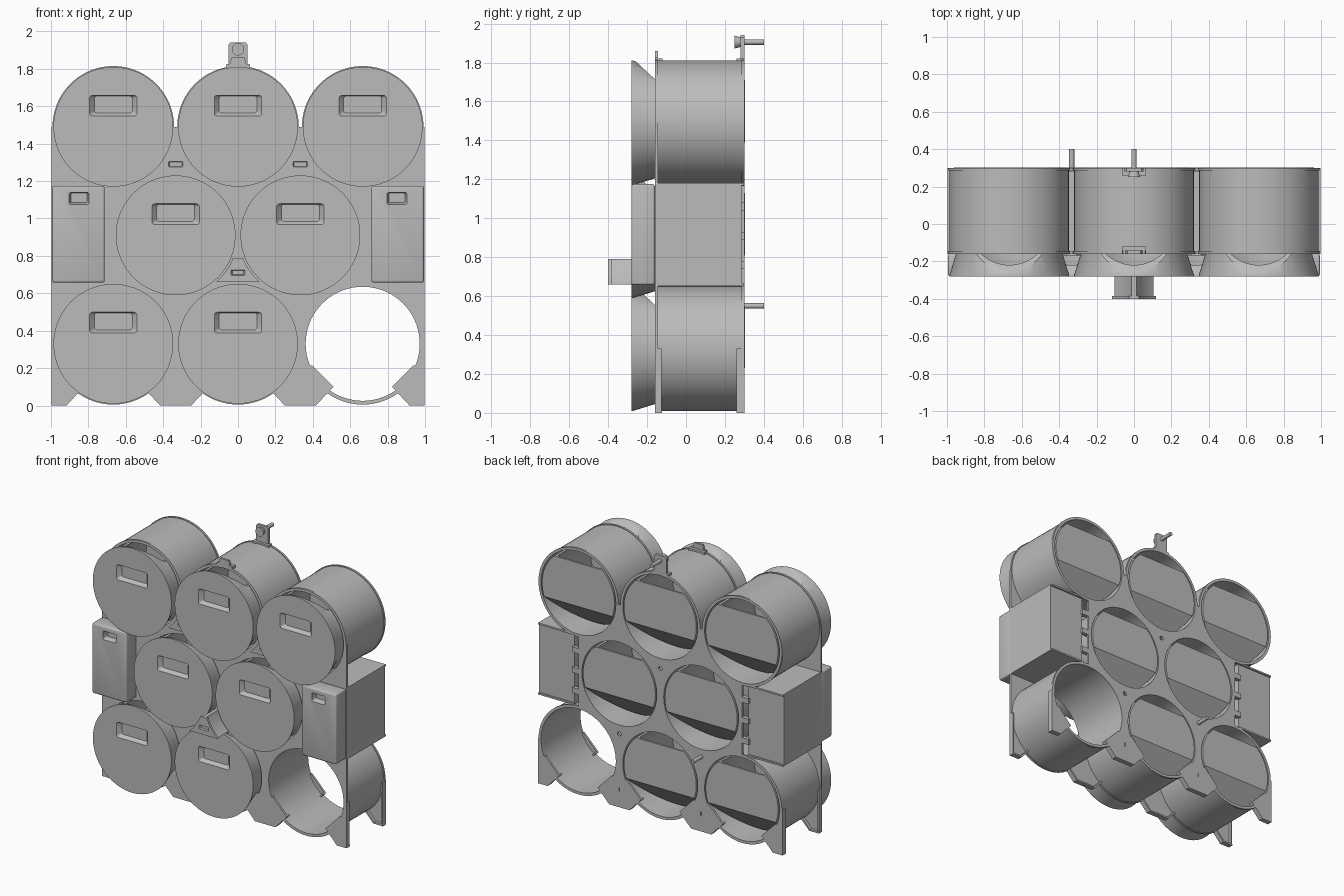
import bpy, bmesh, math
from mathutils import Matrix, Vector

cube = bpy.data.objects.get("Cube")
if cube:
    bpy.data.objects.remove(cube)

grey = bpy.data.materials.new("plain_grey")
grey.use_nodes = True
grey.diffuse_color = (0.5, 0.5, 0.5, 1)
grey.node_tree.nodes["Principled BSDF"].inputs["Base Color"].default_value = (0.5, 0.5, 0.5, 1)

FRONT, BACK, R = -0.16, 0.30, 0.32
STEP = 1 / 3
TUBES = [(x * STEP, z) for z, xs in ((1.49, (-2, 0, 2)), (0.91, (-1, 1)), (0.33, (-2, 0, 2)))
         for x in xs]
EMPTY = TUBES[-1]


def finish(name, bm, smooth=False):
    bmesh.ops.recalc_face_normals(bm, faces=bm.faces)
    me = bpy.data.meshes.new(name)
    bm.to_mesh(me)
    bm.free()
    me.materials.append(grey)
    ob = bpy.data.objects.new(name, me)
    bpy.context.collection.objects.link(ob)
    if smooth:
        smooth_part(ob)
    return ob


def smooth_part(ob):
    bpy.ops.object.select_all(action='DESELECT')
    ob.select_set(True)
    bpy.context.view_layer.objects.active = ob
    bpy.ops.object.shade_smooth_by_angle(angle=math.radians(30))


def lathe(name, profile, at=(0, 0), n=72, closed=False, smooth=True):
    """Turn an (r, y) profile about the y axis through at=(x, z)."""
    bm = bmesh.new()
    vs = [bm.verts.new((r, y, 0)) for r, y in profile]
    pairs = list(zip(vs, vs[1:])) + ([(vs[-1], vs[0])] if closed else [])
    edges = [bm.edges.new(p) for p in pairs]
    bmesh.ops.spin(bm, geom=vs + edges, cent=(0, 0, 0), axis=(0, 1, 0),
                   angle=math.tau, steps=n)
    bmesh.ops.remove_doubles(bm, verts=bm.verts, dist=1e-5)
    bmesh.ops.translate(bm, verts=bm.verts, vec=(at[0], 0, at[1]))
    return finish(name, bm, smooth)


def rod(name, r, y0, y1, at, n=32):
    return lathe(name, [(0, y0), (r, y0), (r, y1), (0, y1)], at, n)


def prism(name, pts, a, b, axis='Y'):
    """Extrude an (x, z) outline along y, or a (y, z) outline along x."""
    bm = bmesh.new()
    co = [(p, a, q) if axis == 'Y' else (a, p, q) for p, q in pts]
    face = bm.faces.new([bm.verts.new(c) for c in co])
    ext = bmesh.ops.extrude_face_region(bm, geom=[face])
    move = Vector((0, b - a, 0) if axis == 'Y' else (b - a, 0, 0))
    bmesh.ops.translate(bm, vec=move, verts=[v for v in ext['geom'] if isinstance(v, bmesh.types.BMVert)])
    return finish(name, bm)


def block(name, x0, x1, y0, y1, z0, z1):
    return prism(name, [(x0, z0), (x1, z0), (x1, z1), (x0, z1)], y0, y1)


def combine(ob, tools, op='DIFFERENCE'):
    for t in tools:
        m = ob.modifiers.new("cut", 'BOOLEAN')
        m.object, m.operation, m.solver = t, op, 'EXACT'
    bpy.context.view_layer.update()
    ev = ob.evaluated_get(bpy.context.evaluated_depsgraph_get())
    me = bpy.data.meshes.new_from_object(ev)
    ob.modifiers.clear()
    ob.data = me
    for t in tools:
        bpy.data.objects.remove(t)
    return ob


def pocket(cx, cz, w, h, y, depth):
    """Rounded finger recess that narrows inward, with a sloping floor."""
    rings = []
    bm = bmesh.new()
    for yy, k, lift in ((y - 0.01, 1, 0), (y, 1, 0), (y + depth, 0.8, h * 0.12)):
        r, ring = h * 0.3 * k, []
        for i in range(24):
            a = (i + 0.5) * math.tau / 24
            c, s = math.cos(a), math.sin(a)
            ring.append(bm.verts.new((cx + math.copysign(w * k - r, c) + r * c, yy,
                                      cz + lift + math.copysign(h * k - r, s) + r * s)))
        rings.append(ring)
    for a, b in zip(rings, rings[1:]):
        for i in range(24):
            bm.faces.new((a[i], a[i - 1], b[i - 1], b[i]))
    bm.faces.new(rings[0])
    bm.faces.new(rings[-1])
    return finish("pocket_cutter", bm)


# Round sleeves with a thin collar at both ends
for x, z in TUBES:
    lathe("round_sleeve", [(0.305, FRONT), (0.325, FRONT), (0.325, FRONT + 0.015), (R, FRONT + 0.015),
                           (R, BACK - 0.015), (0.325, BACK - 0.015), (0.325, BACK), (0.305, BACK)],
          (x, z), closed=True)

# Round drawer: flared front, open top, sloping lower back
drawer = lathe("round_drawer", [(0, -0.28), (R, -0.28), (R, -0.273), (0.285, FRONT), (0.295, -0.1),
                                (0.295, 0.302), (0, 0.302)], smooth=False)
side = [(-0.3, -0.4), (0.1, -0.4), (0.1, -0.295), (0.302, -0.1), (0.302, 0.22), (-0.155, 0.22),
        (-0.273, 0.33), (-0.3, 0.33)]
combine(drawer, [prism("drawer_outline", side, -0.5, 0.5, 'X')], 'INTERSECT')
hollow = lathe("drawer_hollow", [(0, -0.25), (0.285, -0.25), (0.27, FRONT), (0.283, -0.1),
                                 (0.283, 0.29), (0, 0.29)], smooth=False)
inside = [(-0.25, -0.4), (0.09, -0.4), (0.09, -0.283), (0.288, -0.092), (0.288, 0.4), (-0.25, 0.4)]
combine(hollow, [prism("hollow_outline", inside, -0.5, 0.5, 'X')], 'INTERSECT')
combine(drawer, [hollow, pocket(0, 0.113, 0.127, 0.056, -0.28, 0.027)])
smooth_part(drawer)
for x, z in TUBES:
    if (x, z) == EMPTY:
        continue
    ob = drawer if (x, z) == TUBES[0] else drawer.copy()
    if ob is not drawer:
        bpy.context.collection.objects.link(ob)
    ob.location = (x, 0, z)

# Front and back frames, pierced for the sleeves and cut away between the feet
W = 0.997
front = block("front_frame", -W, W, FRONT, FRONT + 0.015, 0, 1.49)
half = [(W, 0), (W, 0.33), (0.667, 0.33), (0.667, 1.49)]
back = prism("back_frame", half + [(-x, z) for x, z in reversed(half)], BACK - 0.015, BACK)
for frame in (front, back):
    tools = [rod("hole_cutter", 0.312, -0.5, 0.5, t, 72) for t in TUBES]
    tools += [prism("foot_gap_cutter", [(x - 0.26, -0.01), (x + 0.26, -0.01), (x + 0.157, 0.1),
                                        (x - 0.157, 0.1)], -0.5, 0.5) for x, z in TUBES if z < 0.4]
    if frame is back:
        tools += [rod("screw_hole_cutter", 0.015, 0.2, 0.5, p, 20)
                  for p in ((0, 1.11), (STEP, 0.54), (STEP, 0.13), (-STEP, 0.13))]
    combine(frame, tools)


# Feet: cornered plates with raised rims, which also stop the drawers
def rim(name, p, q, y0, y1, t=0.012):
    d = (Vector(q) - Vector(p)).normalized()
    nrm = Vector((-d.y, d.x)) * t
    prism(name, [p, q, tuple(Vector(q) + nrm), tuple(Vector(p) + nrm)], y0, y1)


for x, z in TUBES:
    if z > 0.4:
        continue
    for s in (-1, 1):
        edge = 0.33
        pts = [(x + s * dx, h) for dx, h in ((edge, 0), (0.25, 0), (0.157, 0.1), (0.27, 0.215), (edge, 0.215))]
        for y, d in ((FRONT, 1), (BACK, -1)):
            prism("foot_plate", pts, y, y + d * 0.015)
            order = pts[:3] if s < 0 else pts[2::-1]
            for p, q in zip(order, order[1:]):
                rim("foot_rim", p, q, y, y + d * 0.037)

# Outer edge flanges
for s in (-1, 1):
    for y0, y1, z0, z1 in ((FRONT, -0.125, 0, 0.33), (0.26, BACK, 0, 0.33), (FRONT, -0.145, 1.24, 1.49)):
        block("edge_flange", s * W, s * (W - 0.012), y0, y1, z0, z1)

# Side drawers in rectangular sleeves
for s in (-1, 1):
    a, b = sorted((s * 0.71, s * W))
    block("side_sleeve", a, b, FRONT, 0.285, 0.652, 1.18)
    for z in (0.652, 1.168):
        block("sleeve_lip", a, b, 0.28, 0.297, z, z + 0.012)
    box = block("side_drawer", a + 0.003, b - 0.003, -0.28, FRONT, 0.657, 1.175)
    bev = box.modifiers.new("soft_edges", 'BEVEL')
    bev.width, bev.segments = 0.012, 3
    combine(box, [])
    combine(box, [pocket(s * 0.85, 1.107, 0.053, 0.032, -0.28, 0.04)])
    smooth_part(box)
    for z in (0.76, 0.91, 1.06):
        block("sleeve_web", s * 0.64, s * 0.72, 0.27, BACK, z - 0.02, z + 0.02)


# Small drawers filling the gaps; the lower one is pulled out
def gap_outline(cx, cz, r, grow=0.0):
    zs = [cz - 0.25 + i * 0.13 / 8 for i in range(9)]
    right = [(STEP - math.sqrt(r * r - (z - cz) ** 2) + grow, z) for z in zs]
    return [(cx + x, z) for x, z in right] + [(cx - x, z) for x, z in reversed(right)]


for cx, cz, y, y_end in ((-STEP, 1.49, -0.168, 0.28), (STEP, 1.49, -0.168, 0.28), (0, 0.91, -0.40, 0.16)):
    head = prism("small_drawer_front", gap_outline(cx, cz, R + 0.01), y, y + 0.016)
    combine(head, [pocket(cx, cz - 0.2, 0.038, 0.014, y, 0.012)])
    prism("small_drawer_body", gap_outline(cx, cz, R + 0.014, -0.008), y + 0.016, y_end)

# Top tabs and wall pins
prism("top_front_tab", [(-0.065, 1.80), (0.065, 1.80), (0.06, 1.825), (0.045, 1.825), (0.035, 1.86),
                        (-0.035, 1.86), (-0.045, 1.825), (-0.06, 1.825)], FRONT, FRONT + 0.017)
block("top_front_tab_base", -0.065, 0.065, FRONT, -0.12, 1.80, 1.822)
block("top_back_tab_base", -0.065, 0.065, 0.26, BACK, 1.80, 1.82)
prism("top_back_tab", [(-0.05, 1.81), (0.05, 1.81), (0.05, 1.93), (0.04, 1.942), (-0.04, 1.942),
                       (-0.05, 1.93)], 0.28, BACK)
lathe("pin_head", [(0, 0.25), (0.033, 0.25), (0.025, 0.28), (0, 0.28)], (0, 1.905), 32)
rod("wall_pin", 0.014, 0.27, 0.40, (0, 1.905), 24)
rod("wall_pin", 0.014, 0.27, 0.40, (-STEP, 0.55), 24)
